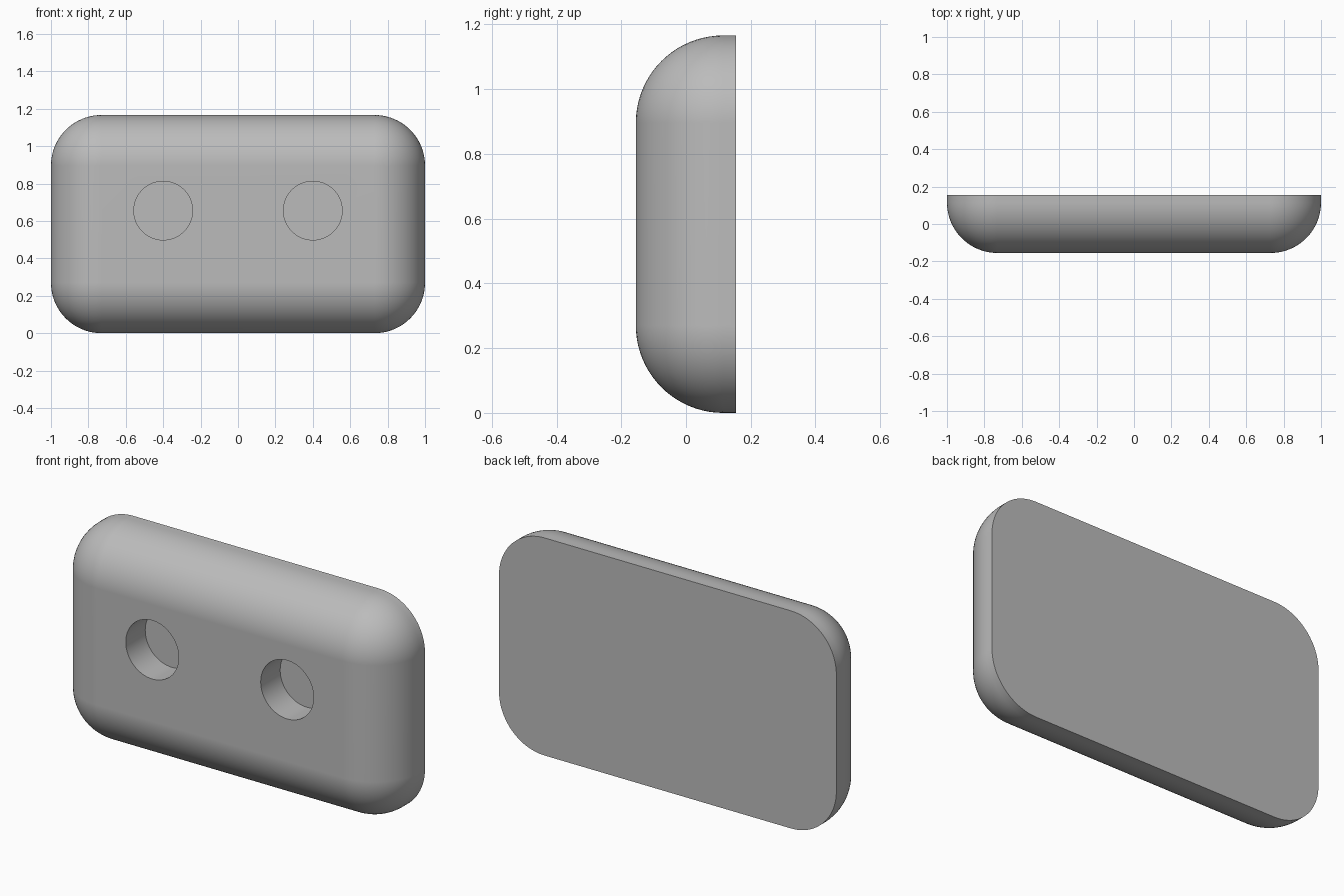
import bpy
import bmesh
import math
from mathutils import Matrix

WIDTH, DEPTH, HEIGHT = 2.0, 0.31, 1.166
ROUNDING = 0.27
HOLE_X, HOLE_Z, HOLE_RADIUS, HOLE_DEPTH = 0.4, 0.655, 0.157, 0.165

default_cube = bpy.data.objects.get("Cube")
if default_cube:
    bpy.data.objects.remove(default_cube, do_unlink=True)

# One plain grey
grey = bpy.data.materials.new("plain grey")
grey.use_nodes = True
colour = (0.5, 0.5, 0.5, 1)
grey.diffuse_color = colour
grey.node_tree.nodes["Principled BSDF"].inputs["Base Color"].default_value = colour


def add_object(name, bm):
    mesh = bpy.data.meshes.new(name)
    bm.normal_update()
    bm.to_mesh(mesh)
    bm.free()
    mesh.materials.append(grey)
    obj = bpy.data.objects.new(name, mesh)
    bpy.context.collection.objects.link(obj)
    return obj


# Body: a block rounded everywhere except around its flat back
bm = bmesh.new()
bmesh.ops.create_cube(bm, size=1)
bmesh.ops.scale(bm, vec=(WIDTH, DEPTH, HEIGHT), verts=bm.verts)
bmesh.ops.translate(bm, vec=(0, 0, HEIGHT / 2), verts=bm.verts)
rounded = [e for e in bm.edges if any(v.co.y < 0 for v in e.verts)]
bmesh.ops.bevel(bm, geom=rounded, offset=ROUNDING, offset_type='OFFSET',
                segments=20, profile=0.5, affect='EDGES')
body = add_object("rounded_body", bm)

# Cutters for the two blind holes, straddling the front face
bm = bmesh.new()
for side in (-1, 1):
    place = (Matrix.Translation((side * HOLE_X, -DEPTH / 2, HOLE_Z))
             @ Matrix.Rotation(math.pi / 2, 4, 'X'))
    bmesh.ops.create_cone(bm, cap_ends=True, segments=64, radius1=HOLE_RADIUS,
                          radius2=HOLE_RADIUS, depth=HOLE_DEPTH * 2, matrix=place)
cutter = add_object("hole_cutters", bm)
cutter.hide_render = True

# Cut the holes, then discard the cutters
bpy.context.view_layer.objects.active = body
body.select_set(True)
holes = body.modifiers.new("holes", 'BOOLEAN')
holes.operation = 'DIFFERENCE'
holes.solver = 'EXACT'
holes.object = cutter
bpy.ops.object.modifier_apply(modifier=holes.name)
bpy.data.objects.remove(cutter, do_unlink=True)

# Smooth rounding with crisp back and hole edges, and flat faces kept flat
bpy.ops.object.select_all(action='DESELECT')
body.select_set(True)
bpy.ops.object.shade_smooth_by_angle(angle=math.radians(30))
weighted = body.modifiers.new("flat_face_normals", 'WEIGHTED_NORMAL')
weighted.keep_sharp = True
